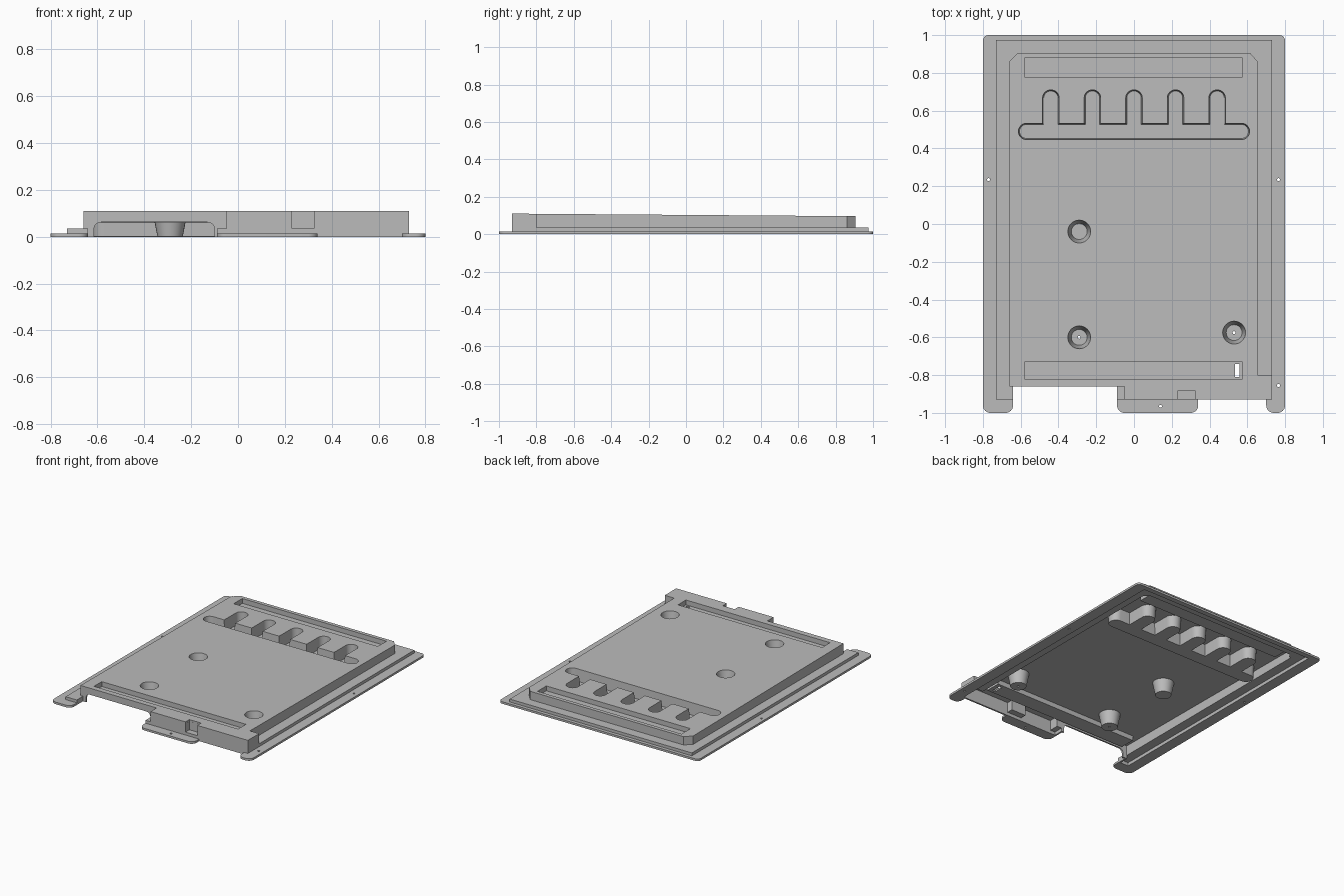
import bpy, bmesh, math
from mathutils import Vector

cube = bpy.data.objects.get("Cube")
if cube:
    bpy.data.objects.remove(cube)

T = 0.012          # sheet thickness
SLOPE = -0.0075    # fall of the top panel toward the back

grey = bpy.data.materials.new("light grey")
grey.use_nodes = True
grey.diffuse_color = (0.5, 0.5, 0.5, 1)
grey.node_tree.nodes["Principled BSDF"].inputs["Base Color"].default_value = (0.5, 0.5, 0.5, 1)


def outline(corners, steps=8):
    """Counter-clockwise outline; a third value rounds that square corner."""
    pts = []
    for i, c in enumerate(corners):
        p = Vector(c[:2])
        if len(c) < 3:
            pts.append(p)
            continue
        u = (Vector(corners[i - 1][:2]) - p).normalized()
        v = (Vector(corners[(i + 1) % len(corners)][:2]) - p).normalized()
        centre = p + (u + v) * c[2]
        for k in range(steps + 1):
            a = math.pi / 2 * k / steps
            pts.append(centre - (v * math.cos(a) + u * math.sin(a)) * c[2])
    return pts


def inset(pts, d):
    """Move each edge inward by d."""
    out = []
    for i, p in enumerate(pts):
        a = (p - pts[i - 1]).normalized()
        b = (pts[(i + 1) % len(pts)] - p).normalized()
        na, nb = Vector((-a.y, a.x)), Vector((-b.y, b.x))
        out.append(p + (na + nb) * d / (1 + na.dot(nb)))
    return out


def rect(x0, x1, y0, y1, r=None):
    cs = [(x0, y0), (x1, y0), (x1, y1), (x0, y1)]
    return outline([c + (r,) for c in cs] if r else cs)


def circle(x, y, r, n=32):
    return [Vector((x + r * math.cos(2 * math.pi * k / n),
                    y + r * math.sin(2 * math.pi * k / n))) for k in range(n)]


def prism(name, pts, z0, z1, draft=0, slope_top=0, slope_bottom=0):
    bm = bmesh.new()
    low = [bm.verts.new((p.x, p.y, z0 + slope_bottom * p.y)) for p in inset(pts, draft)]
    top = [bm.verts.new((p.x, p.y, z1 + slope_top * p.y)) for p in pts]
    bm.faces.new(low[::-1])
    bm.faces.new(top)
    for i in range(len(pts)):
        j = (i + 1) % len(pts)
        bm.faces.new((low[i], low[j], top[j], top[i]))
    mesh = bpy.data.meshes.new(name)
    bm.to_mesh(mesh)
    bm.free()
    mesh.materials.append(grey)
    ob = bpy.data.objects.new(name, mesh)
    bpy.context.collection.objects.link(ob)
    return ob


def combine(base, tool, operation):
    mod = base.modifiers.new("cut", 'BOOLEAN')
    mod.operation, mod.object, mod.solver = operation, tool, 'EXACT'
    bpy.context.view_layer.objects.active = base
    bpy.ops.object.modifier_apply(modifier=mod.name)
    bpy.data.objects.remove(tool)


# Stacked outlines: mounting flange, low step, raised panel
flange = outline([(-.8, -1, .04), (-.64, -1, .04), (-.64, -.86), (-.09, -.86), (-.09, -1, .04),
                  (.34, -1, .04), (.34, -.93), (.7, -.93), (.7, -1, .04), (.8, -1, .04),
                  (.8, 1, .03), (-.8, 1, .03)])
step = outline([(-.73, -.93), (-.64, -.93), (-.64, -.86), (-.09, -.86), (-.09, -.93),
                (.73, -.93), (.73, .975), (-.73, .975)])
panel = outline([(-.66, -.86), (-.05, -.86), (-.05, -.93), (.73, -.93), (.73, -.8),
                 (.655, -.8), (.655, .86), (.615, .905), (-.615, .905), (-.66, .86)])
TOP = 0.103

cover = prism("cover", flange, 0, .015)
combine(cover, prism("step", step, 0, .036), 'UNION')
combine(cover, prism("panel", panel, 0, TOP, slope_top=SLOPE), 'UNION')

# Corner notch in the front wall, lined with its own walls
notch = rect(.23, .325, -.96, -.885)

# Hollow underside
combine(cover, prism("step_hollow", inset(step, T), -.02, .036 - T), 'DIFFERENCE')
combine(cover, prism("panel_hollow", inset(panel, T), -.02, TOP - T, slope_top=SLOPE), 'DIFFERENCE')
lining = rect(.23 - T, .325 + T, -.925, -.885 + T)
combine(cover, prism("notch_lining", lining, .024, TOP - T / 2), 'UNION')
combine(cover, prism("notch", notch, .036, .2), 'DIFFERENCE')

# Pockets pressed into the top: two grooves, one comb, three conical wells
comb = [(-.612, .447, .042), (.612, .447, .042), (.612, .533, .042)]
for x in (.44, .22, 0, -.22, -.44):
    comb += [(x + .044, .533), (x + .044, .71, .043), (x - .044, .71, .043), (x - .044, .533)]
comb = outline(comb + [(-.612, .533, .042)])
pockets = [(rect(-.58, .575, -.82, -.73), TOP - .035, 0, SLOPE),
           (rect(-.58, .575, .778, .878), TOP - .035, 0, SLOPE),
           (comb, .013, .006, 0)]
wells = [(-.29, -.04), (-.29, -.6), (.53, -.575)]
pockets += [(circle(x, y, .061), .013, .019, 0) for x, y in wells]
for pts, floor, draft, tilt in pockets:
    combine(cover, prism("pocket_wall", inset(pts, -T), floor - T, TOP - T / 2,
                         draft, SLOPE, tilt), 'UNION')
for pts, floor, draft, tilt in pockets:
    combine(cover, prism("pocket", pts, floor, TOP + .002, draft, SLOPE, tilt), 'DIFFERENCE')

# Low opening in the front wall
opening = prism("opening", rect(-.615, -.1, -.88, -.835), -.02, .062)
bevel = opening.modifiers.new("round", 'BEVEL')
bevel.width, bevel.segments, bevel.limit_method = .03, 5, 'WEIGHT'
weights = opening.data.attributes.new("bevel_weight_edge", 'FLOAT', 'EDGE')
for e in opening.data.edges:
    a, b = (opening.data.vertices[i].co for i in e.vertices)
    if abs(a.x - b.x) < .001 and min(a.z, b.z) > 0:
        weights.data[e.index].value = 1
combine(cover, opening, 'DIFFERENCE')

# Connector slot and small screw holes
combine(cover, prism("slot", rect(.535, .558, -.81, -.74), -.02, .2), 'DIFFERENCE')
for x, y in [(-.77, .235), (.765, .235), (.765, -.855), (.14, -.965)] + wells[1:]:
    combine(cover, prism("screw_hole", circle(x, y, .008, 12), -.02, .05), 'DIFFERENCE')

bpy.ops.object.select_all(action='DESELECT')
cover.select_set(True)
bpy.context.view_layer.objects.active = cover
bpy.ops.object.shade_smooth_by_angle(angle=math.radians(30))
